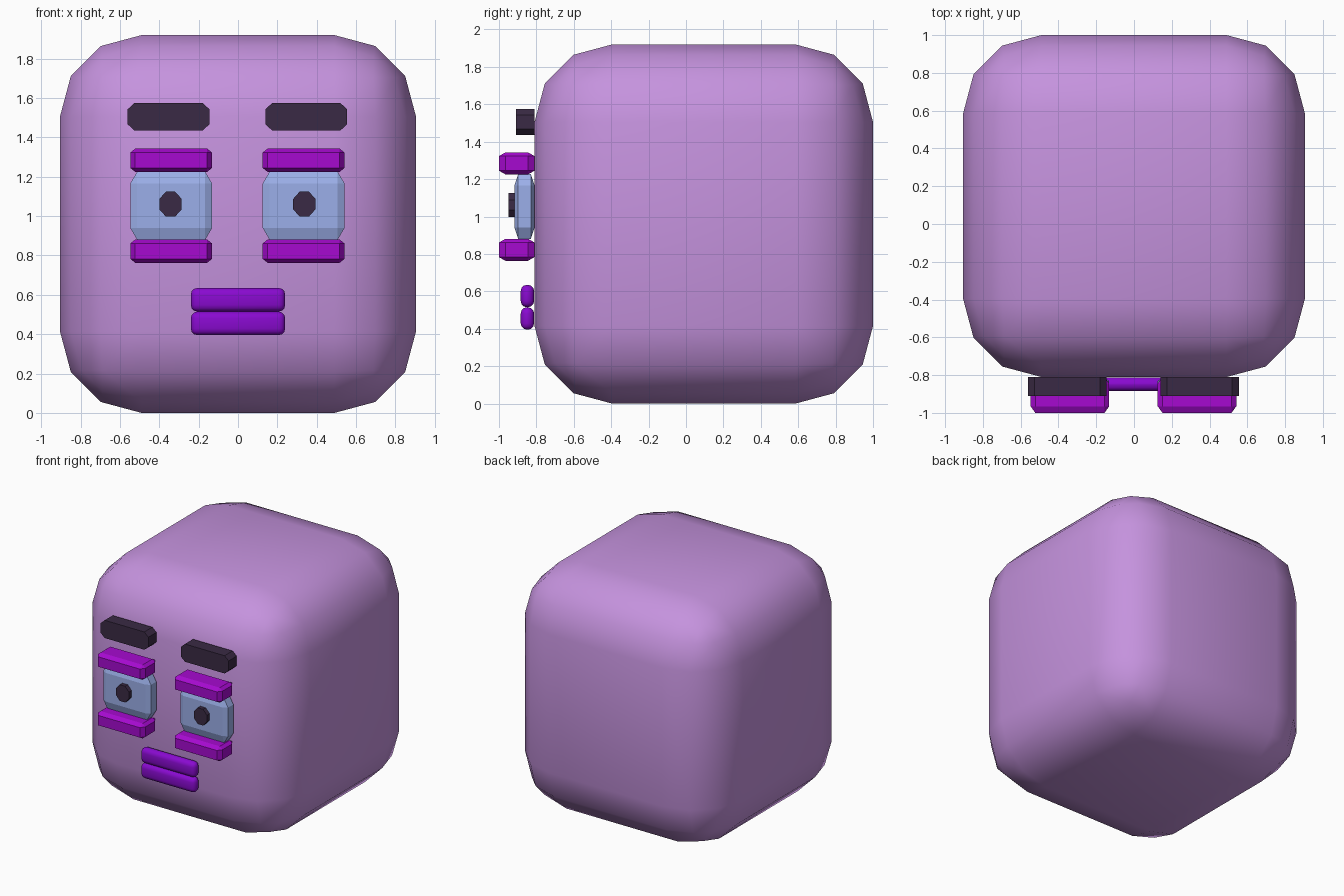
import bpy, bmesh
from mathutils import Vector

if "Cube" in bpy.data.objects:
    bpy.data.objects.remove(bpy.data.objects["Cube"])


def material(name, rgb):
    m = bpy.data.materials.new(name)
    m.diffuse_color = (*rgb, 1)
    m.use_nodes = True
    m.node_tree.nodes["Principled BSDF"].inputs["Base Color"].default_value = m.diffuse_color
    return m


skin = material("lilac", (0.56, 0.29, 0.73))
dark = material("dark", (0.042, 0.023, 0.058))
blue = material("pale_blue", (0.33, 0.43, 0.82))
lid = material("violet", (0.38, 0.003, 0.63))
lip = material("purple", (0.25, 0.003, 0.63))


def block(name, lo, hi, cut, mat, segments=1, prism=False, smooth=False):
    """Box from lo to hi with a per-axis bevel; prism bevels only edges along y."""
    lo, hi, cut = Vector(lo), Vector(hi), Vector(cut)
    bm = bmesh.new()
    bmesh.ops.create_cube(bm, size=1)
    # bevel in a space where the cut is 1 on every axis, then scale back
    bmesh.ops.scale(bm, vec=[s / c for s, c in zip(hi - lo, cut)], verts=bm.verts)
    edges = list(bm.edges)
    if prism:
        edges = [e for e in edges if abs(e.verts[0].co.y - e.verts[1].co.y) > 1e-4]
    bmesh.ops.bevel(bm, geom=edges, offset=1, offset_type='OFFSET',
                    segments=segments, profile=0.5, affect='EDGES')
    bmesh.ops.scale(bm, vec=cut, verts=bm.verts)
    for f in bm.faces:
        f.smooth = smooth
    me = bpy.data.meshes.new(name)
    bm.to_mesh(me)
    bm.free()
    me.materials.append(mat)
    ob = bpy.data.objects.new(name, me)
    ob.location = (lo + hi) / 2
    bpy.context.collection.objects.link(ob)
    return ob


# Rounded head
block("head", (-0.905, -0.81, 0), (0.905, 1.0, 1.92), (0.415,) * 3, skin, 3, smooth=True)

# Face parts on both sides: name, centre x, half width, y and z range, cut
parts = [
    ("eyebrow", 0.35, 0.208, (-0.91, -0.81), (1.435, 1.575), (0.035, 0.03, 0.032), dark, True),
    ("upper_eyelid", 0.3365, 0.208, (-1.0, -0.81), (1.225, 1.343), (0.025, 0.035, 0.02), lid, False),
    ("lower_eyelid", 0.3365, 0.208, (-1.0, -0.81), (0.763, 0.881), (0.025, 0.035, 0.02), lid, False),
    ("eye", 0.3365, 0.208, (-0.917, -0.81), (0.88, 1.226), (0.035, 0.02, 0.06), blue, False),
    ("pupil", 0.34, 0.057, (-0.95, -0.9), (0.997, 1.125), (0.034, 0.03, 0.038), dark, True),
]
for side, sign in (("left", -1), ("right", 1)):
    for name, x, w, y, z, cut, mat, prism in parts:
        cx = sign * x - 0.003
        block(f"{side}_{name}", (cx - w, y[0], z[0]), (cx + w, y[1], z[1]),
              cut, mat, prism=prism)

# Lips
for name, z in (("lower_lip", 0.395), ("upper_lip", 0.515)):
    block(name, (-0.24, -0.884, z), (0.24, -0.812, z + 0.12),
          (0.034,) * 3, lip, 3, smooth=True)
